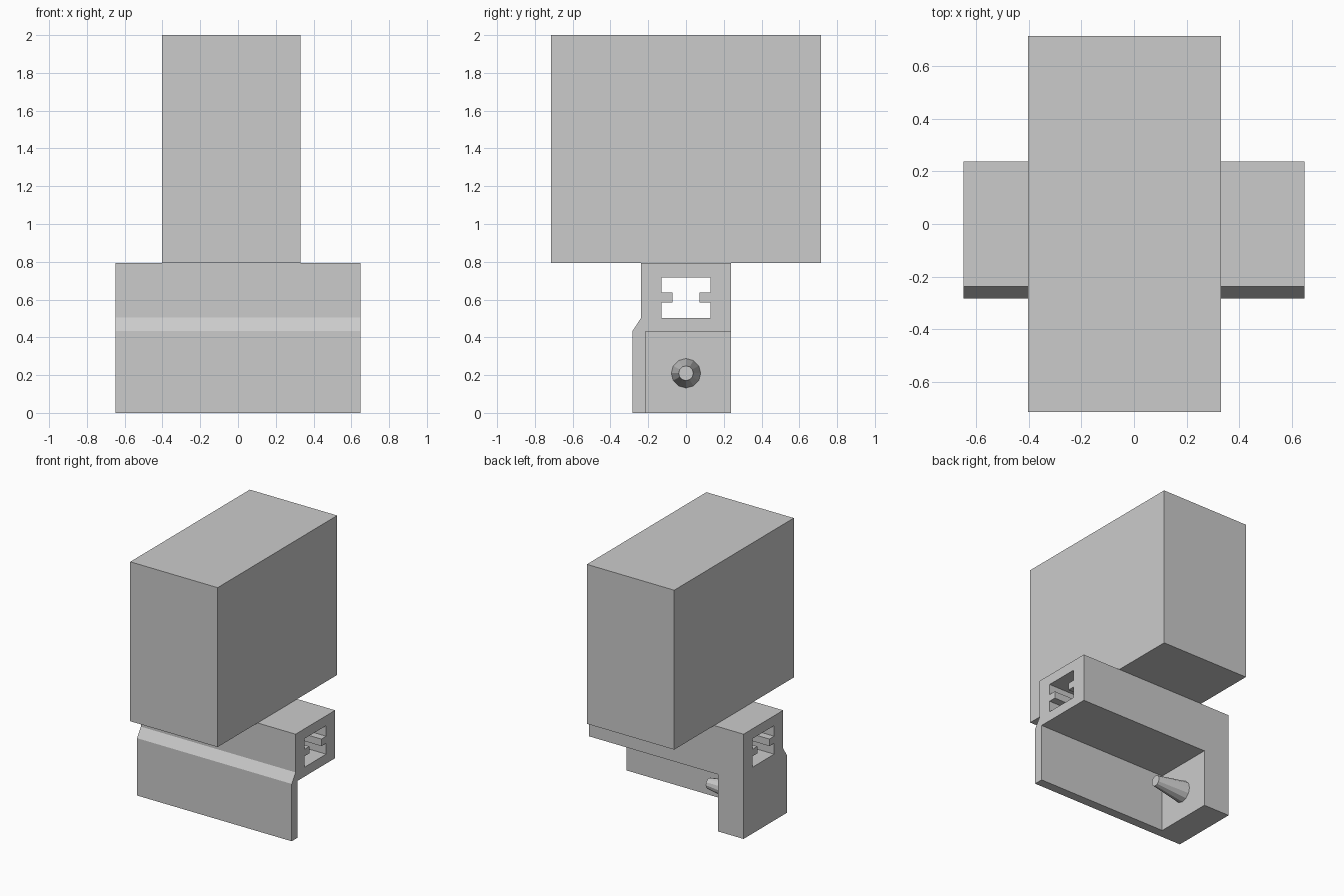
import bpy
import bmesh
import math

default = bpy.data.objects.get("Cube")
if default:
    bpy.data.objects.remove(default, do_unlink=True)

# Single flat grey
GREY = (0.6, 0.6, 0.6, 1.0)
grey = bpy.data.materials.new("plain_grey")
grey.use_nodes = True
grey.diffuse_color = GREY
for node in grey.node_tree.nodes:
    if node.type == 'BSDF_PRINCIPLED':
        node.inputs["Base Color"].default_value = GREY


def extrude_along_x(name, profile, x0, x1):
    """Solid made from a (y, z) outline running from x0 to x1."""
    bm = bmesh.new()
    face = bm.faces.new([bm.verts.new((x0, y, z)) for y, z in profile])
    new = bmesh.ops.extrude_face_region(bm, geom=[face])["geom"]
    verts = [v for v in new if isinstance(v, bmesh.types.BMVert)]
    bmesh.ops.translate(bm, verts=verts, vec=(x1 - x0, 0, 0))
    bmesh.ops.recalc_face_normals(bm, faces=bm.faces)
    mesh = bpy.data.meshes.new(name)
    bm.to_mesh(mesh)
    bm.free()
    mesh.materials.append(grey)
    obj = bpy.data.objects.new(name, mesh)
    bpy.context.collection.objects.link(obj)
    return obj


def box(name, x0, x1, y0, y1, z0, z1):
    return extrude_along_x(name, [(y0, z0), (y1, z0), (y1, z1), (y0, z1)], x0, x1)


def combine(target, tool, operation):
    """Apply a boolean and discard the tool."""
    tool.hide_render = True
    mod = target.modifiers.new(operation.lower(), 'BOOLEAN')
    mod.operation = operation
    mod.solver = 'EXACT'
    mod.object = tool
    bpy.context.view_layer.objects.active = target
    bpy.ops.object.modifier_apply(modifier=mod.name)
    bpy.data.objects.remove(tool, do_unlink=True)


HALF = 0.648      # half length of the rail
BACK = 0.237      # rear face of the rail
TOP = 0.793       # top of the rail
BLOCK_X = -0.432  # inner face of the end block

# Large upper case
box("upper_case", -0.402, 0.33, -0.715, 0.715, TOP, 2.0)

# Rail with its sloped shoulder and hanging front skirt
rail = extrude_along_x("slotted_rail", [
    (-0.283, 0), (-0.283, 0.434), (-BACK, 0.504), (-BACK, TOP),
    (BACK, TOP), (BACK, 0.431), (-0.214, 0.431), (-0.214, 0)], -HALF, HALF)

# End block under the rail
combine(rail, box("end_block", -HALF, BLOCK_X, -0.24, BACK, 0, 0.46), 'UNION')

# H-shaped channel through the whole rail
right_half = [(0.129, 0.502), (0.129, 0.585), (0.072, 0.585),
              (0.072, 0.638), (0.129, 0.638), (0.129, 0.718)]
left_half = [(-y, z) for y, z in reversed(right_half)]
channel = extrude_along_x("channel_cutter", right_half + left_half, -0.8, 0.8)
combine(rail, channel, 'DIFFERENCE')

# Tapered peg on the inner face of the end block
LENGTH = 0.24
bpy.ops.mesh.primitive_cone_add(
    vertices=12, radius1=0.078, radius2=0.039, depth=LENGTH,
    location=(BLOCK_X + LENGTH / 2, 0, 0.21), rotation=(0, math.pi / 2, 0))
peg = bpy.context.object
peg.name = "tapered_peg"
peg.data.materials.append(grey)
